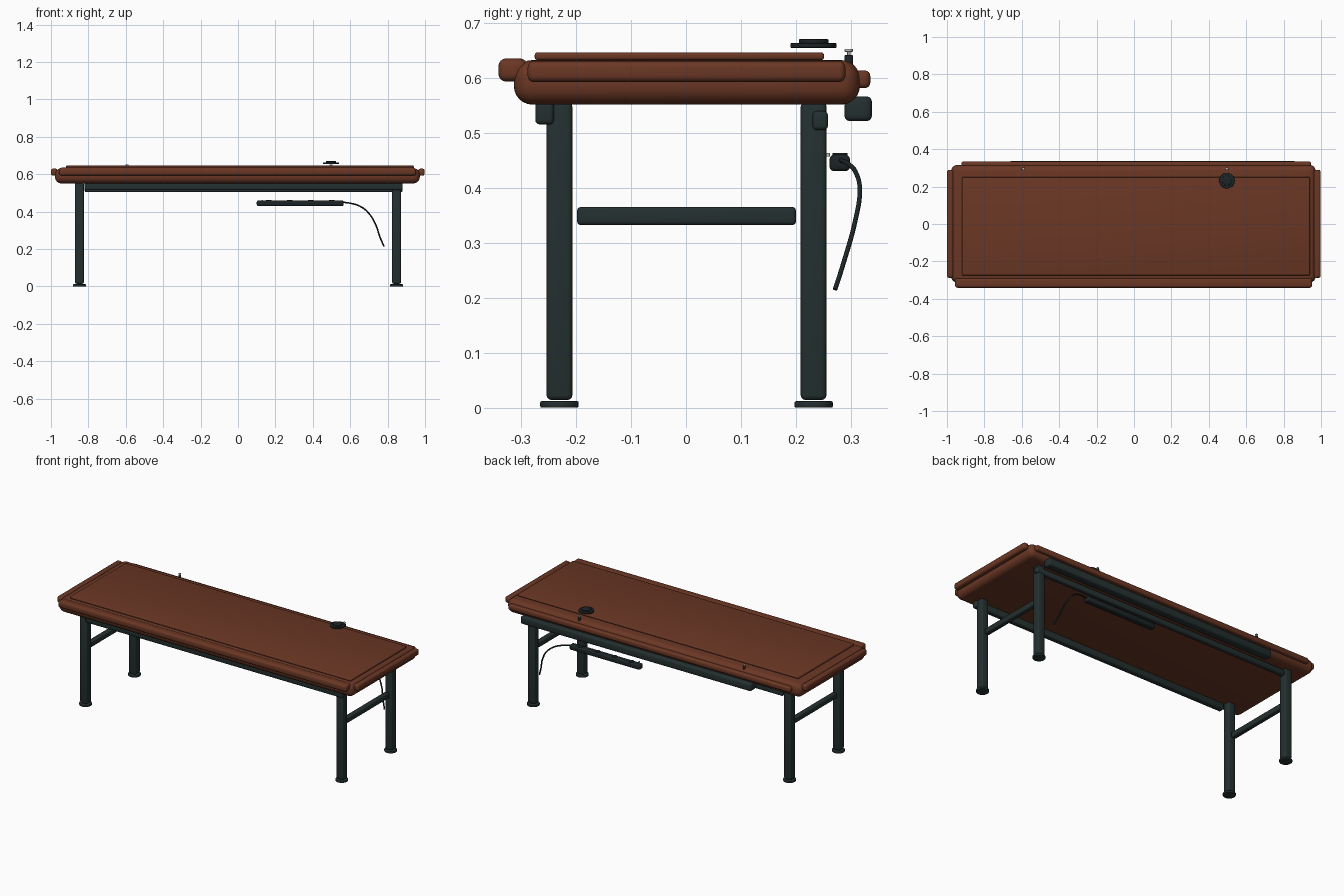
import bpy, math
from mathutils import Vector

if "Cube" in bpy.data.objects:
    bpy.data.objects.remove(bpy.data.objects["Cube"])


def material(name, rgb):
    m = bpy.data.materials.new(name)
    m.diffuse_color = (*rgb, 1)
    m.use_nodes = True
    m.node_tree.nodes["Principled BSDF"].inputs["Base Color"].default_value = m.diffuse_color
    return m


BROWN = material("brown wood", (0.145, 0.038, 0.018))
DARK = material("dark green metal", (0.018, 0.029, 0.029))
BLACK = material("black plastic", (0.012, 0.018, 0.019))
GREY = material("light grey metal", (0.5, 0.5, 0.48))


def finish(ob, name, mat, bevel=0, segments=3):
    ob.name = name
    ob.data.materials.append(mat)
    if bevel:
        b = ob.modifiers.new("bevel", 'BEVEL')
        b.width, b.segments = bevel, segments
        b.limit_method = 'ANGLE'
        b.angle_limit = math.radians(40)
        bpy.ops.object.modifier_apply(modifier="bevel")
    bpy.ops.object.shade_smooth_by_angle(angle=math.radians(35))
    return ob


def box(name, xr, yr, zr, mat, bevel=0.0, segments=3):
    lo, hi = (Vector(v) for v in zip(xr, yr, zr))
    bpy.ops.mesh.primitive_cube_add(size=1, location=(lo + hi) / 2)
    ob = bpy.context.object
    ob.scale = hi - lo
    bpy.ops.object.transform_apply(location=False, rotation=False, scale=True)
    return finish(ob, name, mat, bevel, segments)


def disc(name, x, y, z0, z1, r, mat, bevel=0.0, sides=32):
    bpy.ops.mesh.primitive_cylinder_add(vertices=sides, radius=r, depth=z1 - z0,
                                        location=(x, y, (z0 + z1) / 2))
    return finish(bpy.context.object, name, mat, bevel, 2)


# Table top: thick rounded slab with a raised panel
box("top_slab", (-0.978, 0.972), (-0.313, 0.316), (0.551, 0.632), BROWN, 0.034, 6)
box("top_panel", (-0.92, 0.94), (-0.275, 0.251), (0.632, 0.646), BROWN, 0.005)

# Edge trims on all four sides
box("front_trim", (-0.957, 0.953), (-0.341, -0.288), (0.593, 0.635), BROWN, 0.014, 4)
box("back_trim", (-0.922, 0.946), (0.29, 0.335), (0.581, 0.613), BROWN, 0.01, 4)
box("left_trim", (-1.0, -0.965), (-0.288, 0.29), (0.592, 0.63), BROWN, 0.012, 4)
box("right_trim", (0.963, 0.998), (-0.288, 0.29), (0.592, 0.63), BROWN, 0.012, 4)

# Legs with round feet, and one stretcher per side
for side, x in (("left", -0.848), ("right", 0.848)):
    for end, y in (("front", -0.23), ("back", 0.232)):
        box(f"{end}_{side}_leg", (x - 0.0235, x + 0.0235), (y - 0.0235, y + 0.0235),
            (0.014, 0.556), DARK, 0.009)
        disc(f"{end}_{side}_foot", x, y, 0, 0.012, 0.035, DARK, 0.003)
    box(f"{side}_stretcher", (x - 0.015, x + 0.015), (-0.198, 0.2), (0.332, 0.365), DARK, 0.007)

# Long rails under the top
box("front_rail", (-0.82, 0.88), (-0.274, -0.24), (0.515, 0.556), DARK, 0.008)
box("back_rail", (-0.82, 0.88), (0.23, 0.258), (0.505, 0.539), DARK, 0.007)

# Cable tray along the back
box("cable_tray", (-0.665, 0.862), (0.288, 0.338), (0.521, 0.566), DARK, 0.01)

# Power strip with sockets and a small screw
box("power_strip", (0.10, 0.565), (0.261, 0.298), (0.43, 0.46), BLACK, 0.008)
for i in range(4):
    x = 0.165 + 0.112 * i
    disc(f"socket_{i + 1}", x, 0.28, 0.457, 0.4635, 0.014, BLACK, 0.001, 20)
disc("strip_screw", 0.13, 0.258, 0.457, 0.463, 0.004, GREY, 0, 12)

# Hanging power cable
path = [(0.555, 0.279, 0.451), (0.6, 0.292, 0.445), (0.652, 0.308, 0.429), (0.695, 0.316, 0.396),
        (0.733, 0.307, 0.337), (0.76, 0.286, 0.262), (0.78, 0.271, 0.215)]
curve = bpy.data.curves.new("power_cable", 'CURVE')
curve.dimensions = '3D'
curve.bevel_depth, curve.bevel_resolution = 0.0042, 3
curve.use_fill_caps = True
spline = curve.splines.new('BEZIER')
spline.bezier_points.add(len(path) - 1)
for p, co in zip(spline.bezier_points, path):
    p.co = co
    p.handle_left_type = p.handle_right_type = 'AUTO'
curve.materials.append(BLACK)
bpy.context.collection.objects.link(bpy.data.objects.new("power_cable", curve))

# Round grommet on the top
disc("grommet_base", 0.497, 0.232, 0.654, 0.663, 0.042, BLACK, 0.002)
disc("grommet_cap", 0.497, 0.232, 0.662, 0.670, 0.027, BLACK, 0.002)

# Two small posts with light caps at the back edge
for side, x in (("left", -0.593), ("right", 0.497)):
    disc(f"{side}_post", x, 0.296, 0.60, 0.641, 0.008, BLACK, 0.002, 20)
    disc(f"{side}_post_stem", x, 0.296, 0.64, 0.648, 0.003, GREY, 0, 12)
    disc(f"{side}_post_cap", x, 0.296, 0.647, 0.652, 0.0075, GREY, 0.001, 20)
